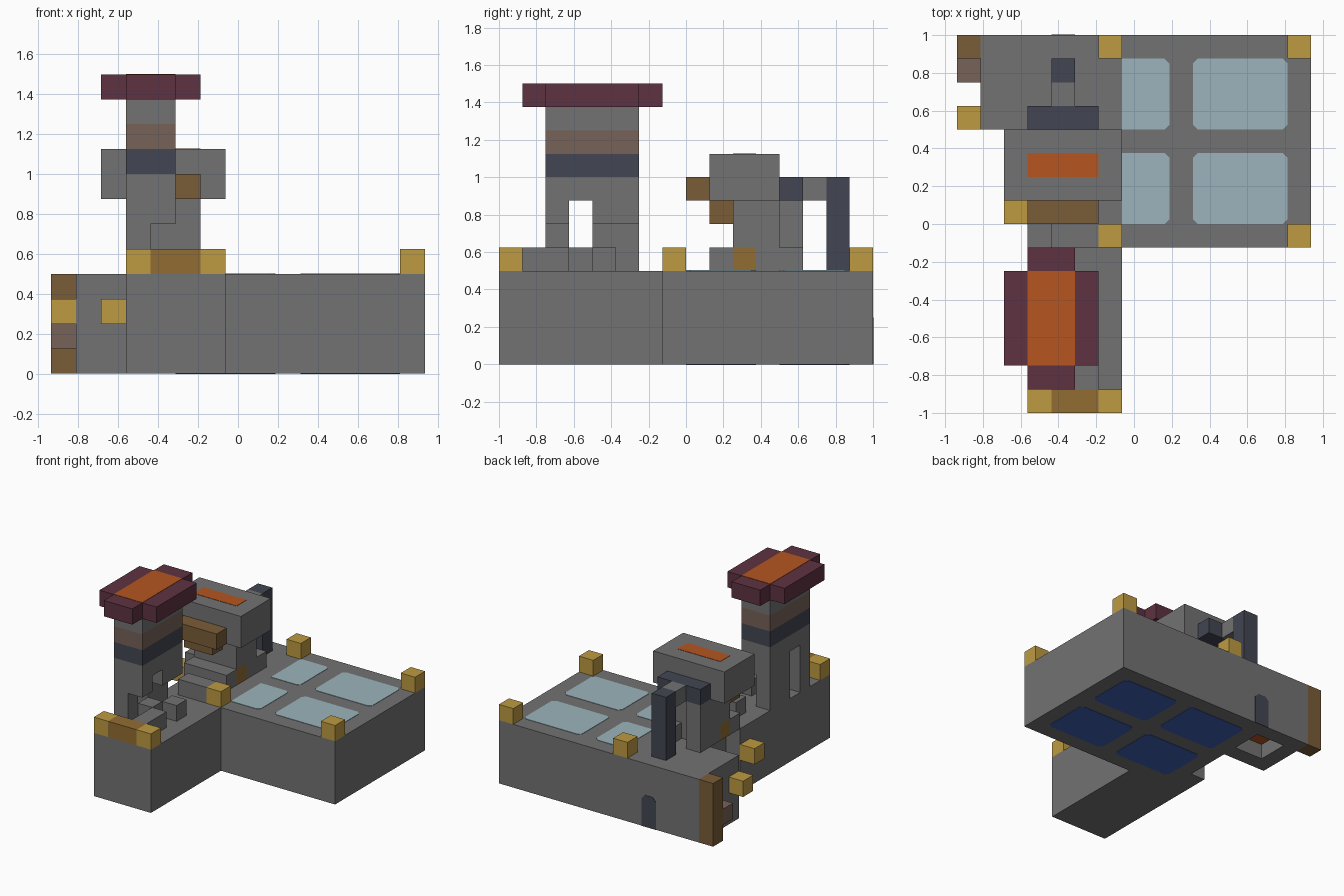
import bpy
import bmesh

cube = bpy.data.objects.get("Cube")
if cube:
    bpy.data.objects.remove(cube, do_unlink=True)

U = 0.125  # one building block


def material(name, r, g, b):
    m = bpy.data.materials.new(name)
    m.use_nodes = True
    m.diffuse_color = (r, g, b, 1)
    m.node_tree.nodes["Principled BSDF"].inputs["Base Color"].default_value = (r, g, b, 1)
    return m


STONE = material("grey stone", .17, .17, .17)
GOLD = material("gold", .515, .328, .055)
WOOD = material("dark wood", .195, .107, .04)
OAK = material("golden wood", .287, .15, .032)
CLAY = material("clay brown", .181, .122, .098)
SLATE = material("dark slate", .054, .061, .084)
WINE = material("wine red", .112, .032, .054)
EMBER = material("orange", .468, .093, .014)
GLASS = material("pale glass", .332, .456, .503)
BLUE = material("deep blue", .05, .115, .45)


def finish(name, bm, mat):
    bmesh.ops.recalc_face_normals(bm, faces=bm.faces)
    mesh = bpy.data.meshes.new(name)
    bm.to_mesh(mesh)
    bm.free()
    mesh.materials.append(mat)
    bpy.context.scene.collection.objects.link(bpy.data.objects.new(name, mesh))


def world(i, j, k):
    return ((i - 7.5) * U, (j - 8) * U, k * U)


def box(name, mat, i, j, k):
    """Box from block ranges along x, y and z."""
    lo, hi = world(i[0], j[0], k[0]), world(i[1], j[1], k[1])
    bm = bmesh.new()
    bmesh.ops.create_cube(bm, size=1)
    for v in bm.verts:
        v.co = [hi[a] if v.co[a] > 0 else lo[a] for a in range(3)]
    finish(name, bm, mat)


def block(name, mat, i, j, k):
    box(name, mat, (i, i + 1), (j, j + 1), (k, k + 1))


def prism(name, mat, points, shift):
    bm = bmesh.new()
    face = bm.faces.new([bm.verts.new(p) for p in points])
    ext = bmesh.ops.extrude_face_region(bm, geom=[face])
    moved = [g for g in ext["geom"] if isinstance(g, bmesh.types.BMVert)]
    bmesh.ops.translate(bm, vec=shift, verts=moved)
    finish(name, bm, mat)


def pane(name, mat, i, j, z, left=True):
    """Thin pane with clipped corners; left corners can stay square."""
    c, s = 0.2, 0.2 if left else 0
    pts = [(i[0] + s, j[0]), (i[1] - c, j[0]), (i[1], j[0] + c), (i[1], j[1] - c),
           (i[1] - c, j[1]), (i[0] + s, j[1])]
    if left:
        pts += [(i[0], j[1] - c), (i[0], j[0] + c)]
    prism(name, mat, [world(a, b, 0)[:2] + (z - .003,) for a, b in pts], (0, 0, .006))


# Base: large hall, front wing and back annex with a hearth recess below
box("hall", STONE, (4, 15), (7, 16), (0, 4))
box("front_wing", STONE, (3, 7), (0, 9), (0, 4))
box("annex", STONE, (1, 7), (12, 16), (1, 4))
for side, i, j in (("right", (1, 2), (12, 16)), ("front", (2, 4), (12, 13)),
                   ("back", (2, 4), (15, 16))):
    box("annex_foot_" + side, STONE, i, j, (0, 1))
box("hearth", EMBER, (2, 4), (13, 15), (.95, 1.02))

# Panes on top and underneath
for n, j in enumerate(((8, 11), (12, 15))):
    pane(f"roof_pane_left_{n}", GLASS, (10, 14), j, 4 * U)
    pane(f"roof_pane_right_{n}", GLASS, (7, 9), j, 4 * U, left=False)
    for m, i in enumerate(((5, 9), (10, 14))):
        pane(f"floor_pane_{n}_{m}", BLUE, i, j, 0)

# Back door with a rounded top
x0, x1, r = -.4375, -.3125, .03
arch = [(x0, 0), (x1, 0), (x1, .25 - r), (x1 - r, .25), (x0 + r, .25), (x0, .25 - r)]
prism("back_door", SLATE, [(x, .997, z) for x, z in arch], (0, .006, 0))

# Corner posts, front rail and side fittings
for n, (i, j) in enumerate(((14, 15), (14, 7), (6, 15), (6, 7), (3, 0), (6, 0))):
    block(f"corner_post_{n}", GOLD, i, j, 4)
box("front_rail", OAK, (4, 6), (0, 1), (4, 5))
box("back_pillar", WOOD, (0, 1), (15, 16), (0, 4))
block("clay_block", CLAY, 0, 14, 1)
block("side_lamp_back", GOLD, 0, 12, 2)
block("side_lamp_front", GOLD, 2, 8, 2)

# Tower with a slot through it and an undercut inner side
for part, j in (("front", (2, 3)), ("back", (4, 6))):
    box(f"tower_leg_{part}", STONE, (3, 4), j, (4, 6))
    box(f"tower_waist_{part}", STONE, (3, 5), j, (6, 7))
for name, mat, k in (("tower_wall", STONE, (7, 8)), ("tower_slate_band", SLATE, (8, 9)),
                     ("tower_clay_band", CLAY, (9, 10)), ("tower_neck", STONE, (10, 11))):
    box(name, mat, (3, 5), (2, 6), k)
box("tower_roof_wide", WINE, (2, 6), (2, 6), (11, 12))
box("tower_roof_long", WINE, (3, 5), (1, 7), (11, 12))
box("tower_roof_panel", EMBER, (3, 5), (2, 6), (11.97, 12.02))

# Low walls beside the tower
box("low_wall", STONE, (5, 6), (1, 3), (4, 5))
block("low_wall_link", STONE, 4, 3, 4)
block("low_wall_end", STONE, 5, 4, 4)
box("doorstep", STONE, (4, 6), (7, 8), (4, 5))

# House with an overhanging upper floor
box("house_step", STONE, (3, 6), (9, 10), (4, 5))
box("house_front_wall", STONE, (3, 6), (10, 11), (5, 7))
box("house_sill", OAK, (3, 6), (10, 11), (4, 5))
box("house_back_wall", STONE, (3, 6), (11, 12), (4, 7))
box("house_upper", STONE, (2, 7), (9, 12), (7, 9))
box("house_roof_panel", EMBER, (3, 6), (10, 11), (8.97, 9.02))
box("house_beam", WOOD, (3, 6), (8, 9), (7, 8))
box("house_beam_bracket", WOOD, (3, 5), (9, 10), (6, 7))

# Back crossbar, pipe and posts
box("back_crossbar", SLATE, (3, 6), (12, 13), (7, 8))
block("pipe_link", STONE, 4, 13, 7)
box("pipe", SLATE, (4, 5), (14, 15), (4, 8))
box("back_post", STONE, (3, 4), (12, 13), (4, 7))
block("back_step", STONE, 5, 12, 4)
